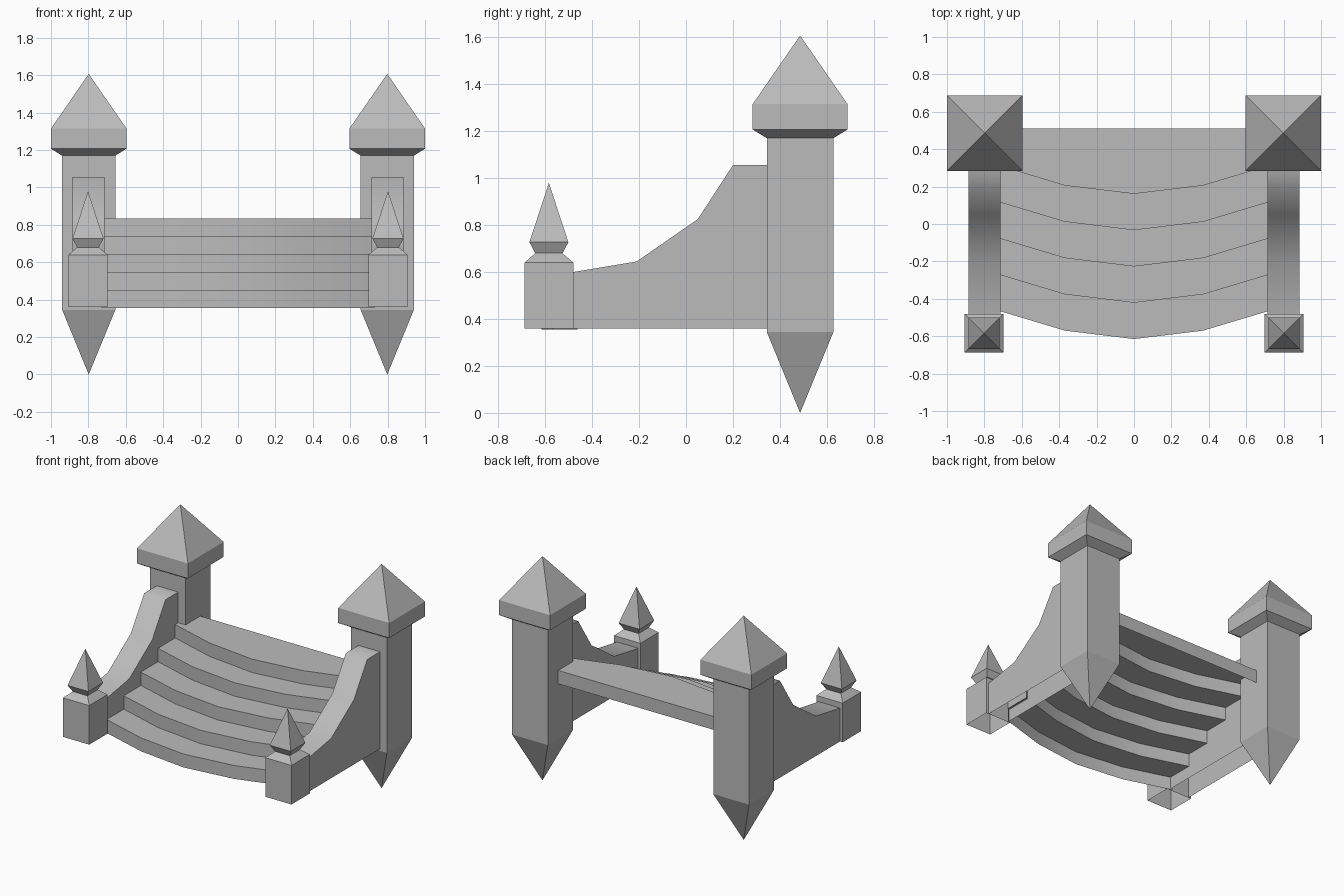
import bpy, bmesh, math

if "Cube" in bpy.data.objects:
    bpy.data.objects.remove(bpy.data.objects["Cube"], do_unlink=True)

GREY = (0.5, 0.5, 0.5, 1.0)
stone = bpy.data.materials.new("grey_stone")
stone.use_nodes = True
stone.diffuse_color = GREY
stone.node_tree.nodes["Principled BSDF"].inputs["Base Color"].default_value = GREY


def finish(name, bm, recalc=True, smooth=None):
    if recalc:
        bmesh.ops.recalc_face_normals(bm, faces=bm.faces)
    mesh = bpy.data.meshes.new(name)
    bm.to_mesh(mesh)
    bm.free()
    mesh.materials.append(stone)
    obj = bpy.data.objects.new(name, mesh)
    bpy.context.collection.objects.link(obj)
    if smooth:
        bpy.ops.object.select_all(action='DESELECT')
        obj.select_set(True)
        bpy.context.view_layer.objects.active = obj
        bpy.ops.object.shade_smooth_by_angle(angle=math.radians(smooth))
    return obj


def square_stack(name, cx, cy, levels):
    """Square rings (half width, height) joined in order; zero width is a tip."""
    bm = bmesh.new()
    rings = []
    for half, z in levels:
        corners = ((-1, -1), (1, -1), (1, 1), (-1, 1)) if half else ((0, 0),)
        rings.append([bm.verts.new((cx + half * a, cy + half * b, z)) for a, b in corners])
    for low, high in zip(rings, rings[1:]):
        for i in range(4):
            j = (i + 1) % 4
            if len(low) == 1:
                bm.faces.new((low[0], high[j], high[i]))
            elif len(high) == 1:
                bm.faces.new((low[i], low[j], high[0]))
            else:
                bm.faces.new((low[i], low[j], high[j], high[i]))
    return finish(name, bm, recalc=False)


def side_wall(name, cx, half):
    """Swept balustrade, hollow underneath."""
    profile = [(-0.48, 0.36), (-0.48, 0.60), (-0.21, 0.645), (0.05, 0.825),
               (0.20, 1.055), (0.36, 1.055), (0.36, 0.36)]
    bm = bmesh.new()
    inner, outer = [[bm.verts.new((cx + s * half, y, z)) for y, z in profile]
                    for s in (-1, 1)]
    bm.faces.new(inner)
    bm.faces.new(outer[::-1])
    for i in range(len(profile) - 1):
        bm.faces.new((inner[i], outer[i], outer[i + 1], inner[i + 1]))
    return finish(name, bm, smooth=60)


def staircase(name, steps=5, depth=0.194, rise=0.096, base=0.355):
    """Bowed treads and risers as one shell, open underneath."""
    front = [(-0.73, -0.462), (-0.37, -0.57), (0, -0.615), (0.37, -0.57), (0.73, -0.462)]
    rows = []
    for k in range(steps):
        for z in (base + k * rise, base + (k + 1) * rise):
            rows.append([(x, y + k * depth, z) for x, y in front])
    # Straight rear edge with a hanging lip
    top = base + steps * rise
    for z in (top, top - rise):
        rows.append([(x, 0.51, z) for x, _ in front])
    bm = bmesh.new()
    grid = [[bm.verts.new(p) for p in row] for row in rows]
    for a, b in zip(grid, grid[1:]):
        for j in range(len(front) - 1):
            bm.faces.new((a[j], a[j + 1], b[j + 1], b[j]))
    return finish(name, bm, recalc=False, smooth=40)


# Matching towers, walls and front posts on both sides
for label, s in (("left", 1), ("right", -1)):
    square_stack(label + "_tower", s * 0.798, 0.486,
                 [(0, 0), (0.142, 0.345), (0.142, 1.17), (0.202, 1.207),
                  (0.202, 1.315), (0, 1.607)])
    square_stack(label + "_front_post", s * 0.802, -0.584,
                 [(0.104, 0.36), (0.104, 0.64), (0.058, 0.68), (0.083, 0.727), (0, 0.98)])
    side_wall(label + "_side_wall", s * 0.80, 0.085)

staircase("steps")
